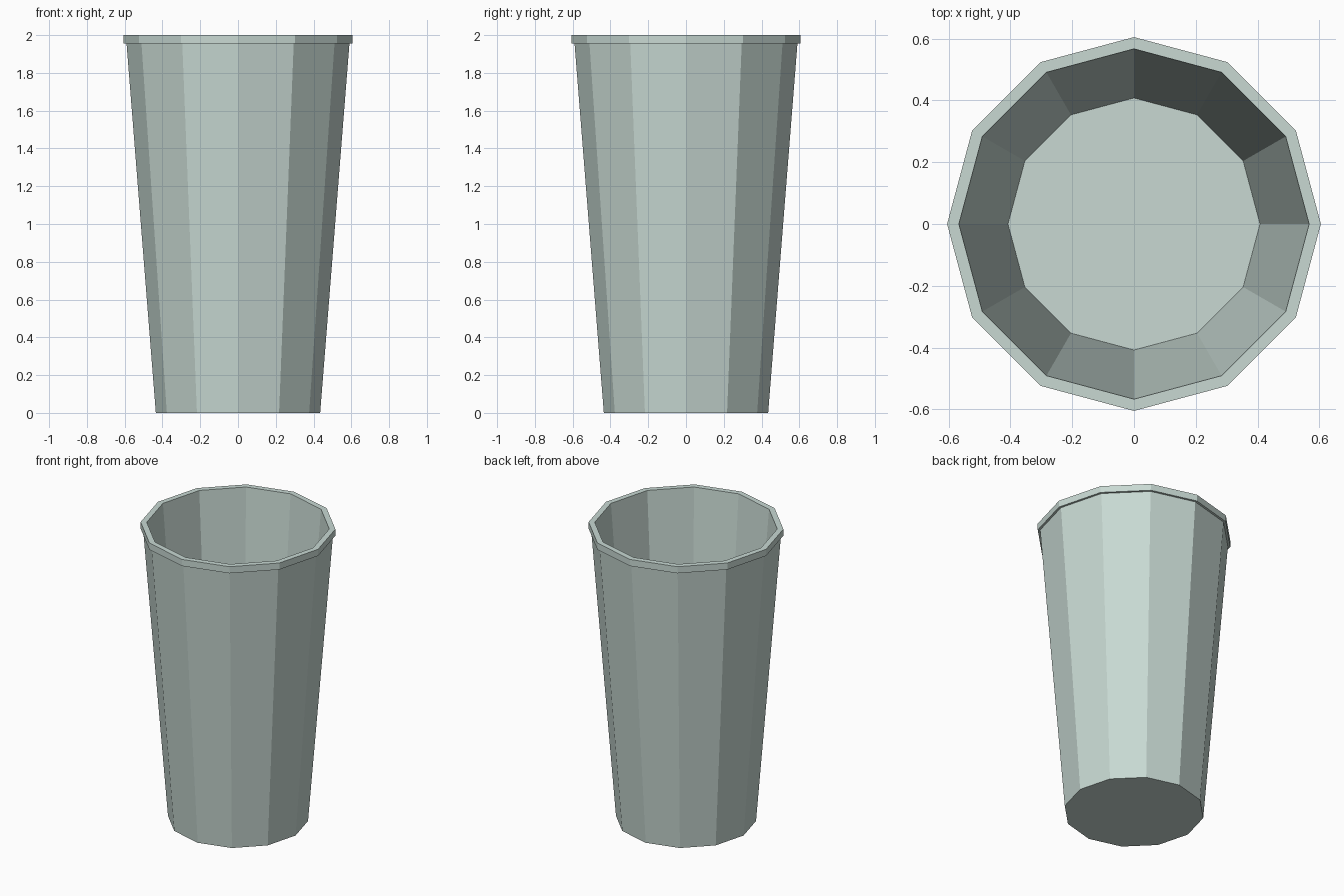
import bpy, bmesh, math

if "Cube" in bpy.data.objects:
    bpy.data.objects.remove(bpy.data.objects["Cube"])

SIDES = 12

mat = bpy.data.materials.new("pale grey green")
mat.diffuse_color = (0.578, 0.694, 0.651, 1.0)
mat.use_nodes = True
mat.node_tree.nodes["Principled BSDF"].inputs["Base Color"].default_value = mat.diffuse_color

# Cup profile (radius, height): outer base, wall, rim lip, inner wall, floor
profile = [(0.435, 0.0), (0.59, 1.955), (0.605, 1.955),
           (0.605, 2.0), (0.567, 2.0), (0.408, 0.015)]

bm = bmesh.new()
rings = []
for r, z in profile:
    rings.append([bm.verts.new((r * math.cos(2 * math.pi * i / SIDES),
                                r * math.sin(2 * math.pi * i / SIDES), z))
                  for i in range(SIDES)])

# Walls and rim
for a, b in zip(rings, rings[1:]):
    for i in range(SIDES):
        j = (i + 1) % SIDES
        bm.faces.new((a[i], a[j], b[j], b[i]))

# Underside and inner floor
bm.faces.new(rings[0][::-1])
bm.faces.new(rings[-1])
bmesh.ops.recalc_face_normals(bm, faces=bm.faces[:])

mesh = bpy.data.meshes.new("cup")
bm.to_mesh(mesh)
bm.free()
mesh.materials.append(mat)
cup = bpy.data.objects.new("cup", mesh)
bpy.context.collection.objects.link(cup)
